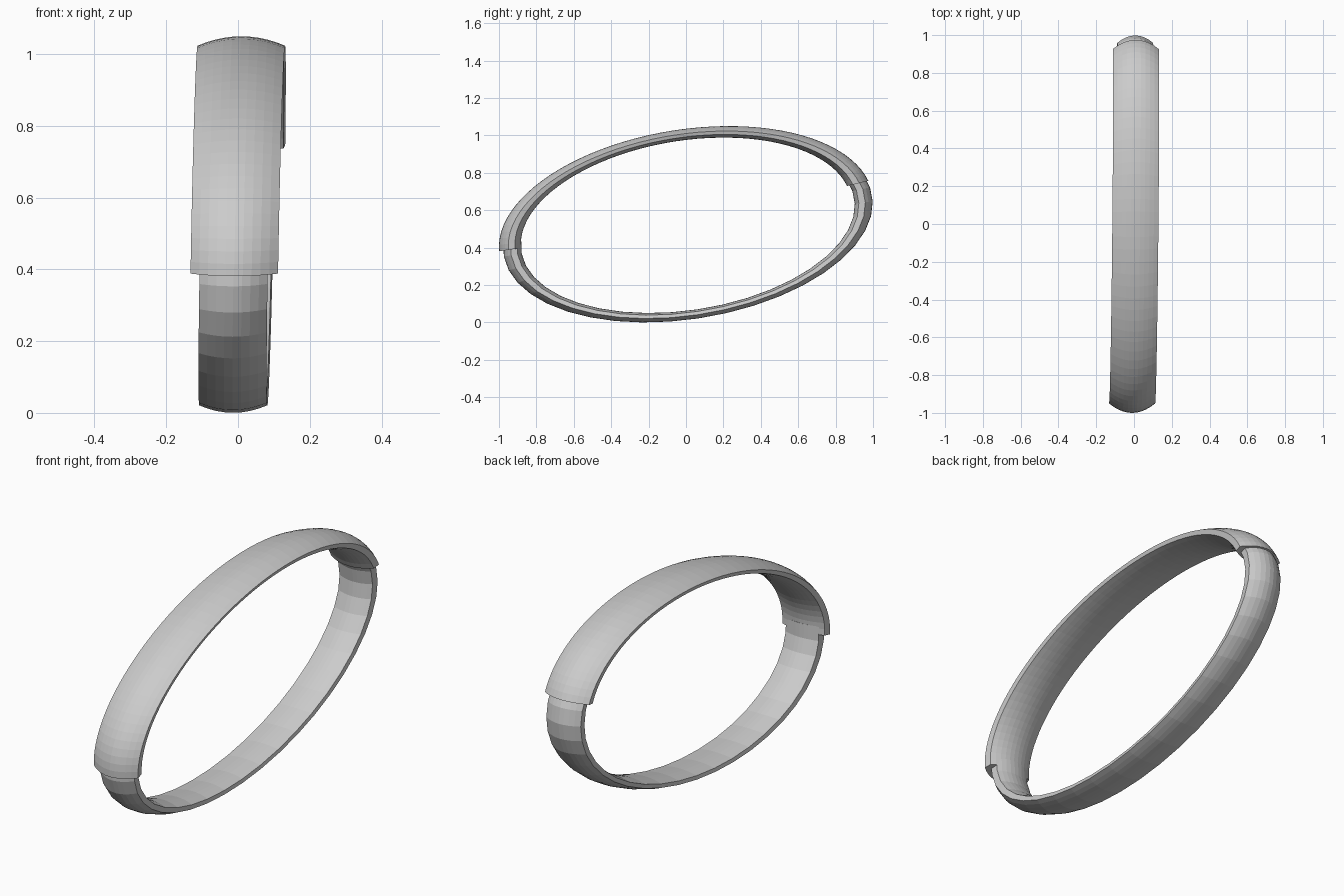
import bpy, bmesh, math

if "Cube" in bpy.data.objects:
    bpy.data.objects.remove(bpy.data.objects["Cube"])

TILT = math.radians(9.2)


def lens_profile(half_w, top, top_edge, low_edge, low, n):
    """Closed (x, radius) outline: bowed outer face, thin rims, bowed inner face."""
    pts = []
    for i in range(n + 1):
        t = -1 + 2 * i / n
        pts.append((half_w * t, top - (top - top_edge) * t * t))
    for i in range(n + 1):
        t = 1 - 2 * i / n
        pts.append((half_w * 0.96 * t, low + (low_edge - low) * t * t))
    return pts


def arc_band(name, profile, a, b, cy, cz, start, end, steps, dx):
    """Sweep the outline along part of a tilted ellipse in the yz plane."""
    bm = bmesh.new()
    rings = []
    for i in range(steps + 1):
        ang = math.radians(start + (end - start) * i / steps)
        ring = []
        for x, r in profile:
            u, v = a * r * math.cos(ang), b * r * math.sin(ang)
            y = u * math.cos(TILT) - v * math.sin(TILT)
            z = u * math.sin(TILT) + v * math.cos(TILT)
            # slight lean of the whole hoop
            lean = dx + 0.0074 * y + 0.0172 * z
            ring.append(bm.verts.new((x + lean, y + cy, z + cz)))
        rings.append(ring)
    n = len(profile)
    for r0, r1 in zip(rings, rings[1:]):
        for j in range(n):
            k = (j + 1) % n
            bm.faces.new((r0[j], r0[k], r1[k], r1[j]))
    bm.faces.new(rings[0])
    bm.faces.new(rings[-1])
    bmesh.ops.recalc_face_normals(bm, faces=bm.faces)
    mesh = bpy.data.meshes.new(name)
    bm.to_mesh(mesh)
    bm.free()
    ob = bpy.data.objects.new(name, mesh)
    bpy.context.collection.objects.link(ob)
    return ob


# wide upper half of the bangle
arc_band("upper_band", lens_profile(0.122, 1.0, 0.95, 0.915, 0.883, 10),
         1.01, 0.506, 0.0, 0.525, 8.3, 178, 44, -0.001)

# narrower lower half, its ends tucked into the upper band
arc_band("lower_band", lens_profile(0.095, 1.0, 0.96, 0.925, 0.903, 8),
         0.998, 0.5, 0.01, 0.519, 172, 374, 23, -0.003)
